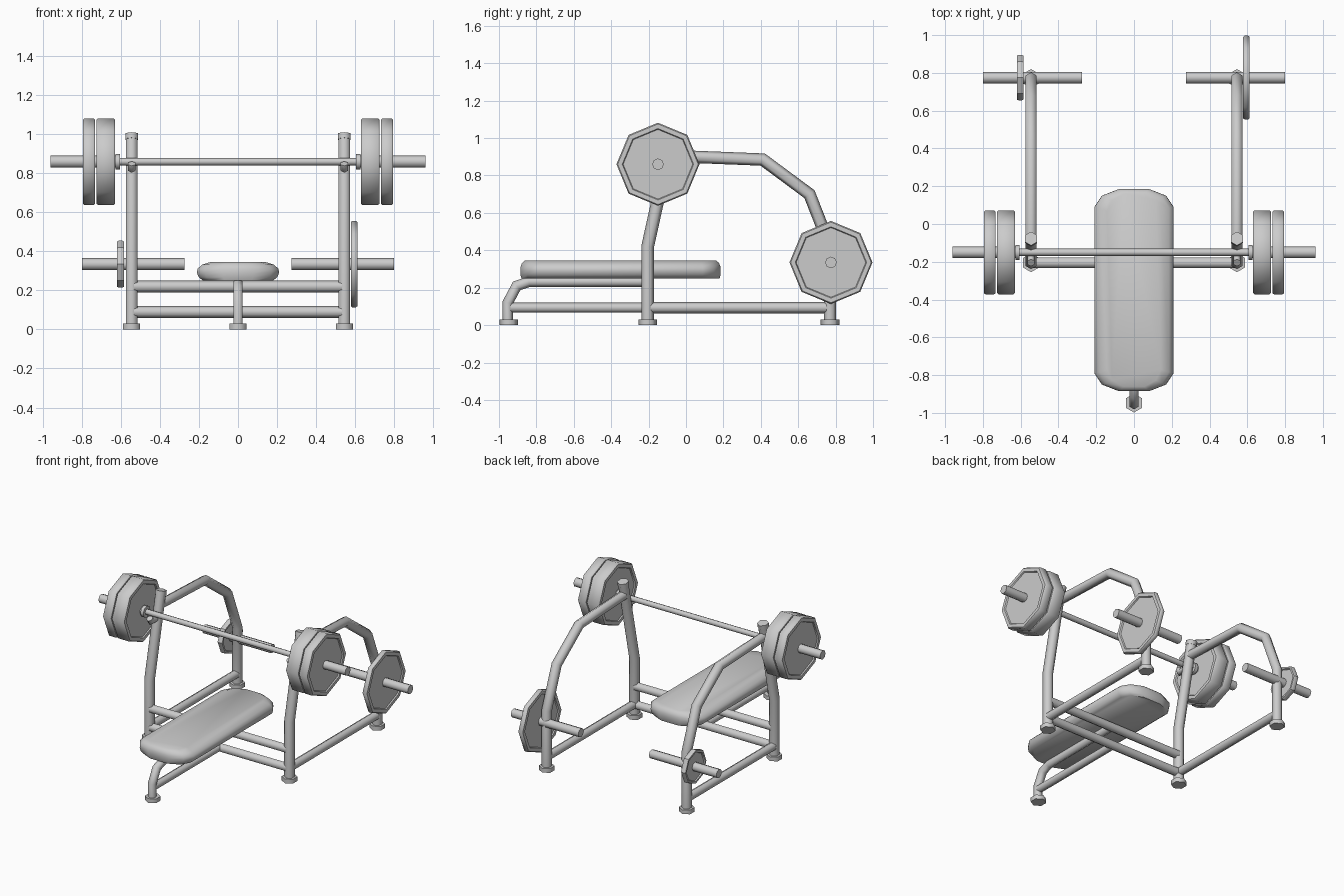
import bpy, bmesh, math
from mathutils import Vector

if "Cube" in bpy.data.objects:
    bpy.data.objects.remove(bpy.data.objects["Cube"])

grey = bpy.data.materials.new("plain_grey")
grey.use_nodes = True
grey.diffuse_color = (0.6, 0.6, 0.6, 1)
grey.node_tree.nodes["Principled BSDF"].inputs["Base Color"].default_value = (0.6, 0.6, 0.6, 1)


def finish(name, bm, angle):
    """Turn a bmesh into a shaded, coloured object."""
    bmesh.ops.recalc_face_normals(bm, faces=bm.faces)
    mesh = bpy.data.meshes.new(name)
    bm.to_mesh(mesh)
    bm.free()
    mesh.materials.append(grey)
    obj = bpy.data.objects.new(name, mesh)
    bpy.context.collection.objects.link(obj)
    bpy.ops.object.select_all(action='DESELECT')
    obj.select_set(True)
    bpy.context.view_layer.objects.active = obj
    bpy.ops.object.shade_smooth_by_angle(angle=math.radians(angle))
    return obj


def loft(name, rings, angle=65):
    """Skin a stack of point rings and cap both ends."""
    bm = bmesh.new()
    loops = [[bm.verts.new(p) for p in ring] for ring in rings]
    n = len(loops[0])
    for a, b in zip(loops, loops[1:]):
        for i in range(n):
            j = (i + 1) % n
            bm.faces.new((a[i], a[j], b[j], b[i]))
    bm.faces.new(loops[0])
    bm.faces.new(loops[-1])
    return finish(name, bm, angle)


def tube(name, path, radius, sides=6):
    """Sweep a polygon along a path with mitred bends."""
    path = [Vector(p) for p in path]
    dirs = [(b - a).normalized() for a, b in zip(path, path[1:])]
    side = Vector((1, 0, 0)) if abs(dirs[0].x) < 0.5 else Vector((0, 1, 0))
    up = dirs[0].cross(side).normalized()
    turns = [2 * math.pi * i / sides for i in range(sides)]
    ring = [path[0] + radius * (math.sin(t) * side + math.cos(t) * up) for t in turns]
    rings = [ring]
    for k, d in enumerate(dirs):
        nxt = dirs[k + 1] if k + 1 < len(dirs) else d
        plane = (d + nxt).normalized()
        ring = [p + d * ((path[k + 1] - p).dot(plane) / d.dot(plane)) for p in ring]
        rings.append(ring)
    return loft(name, rings)


def plate(name, x0, x1, y, z, radius):
    """Octagonal weight plate with a raised rim on both faces."""
    rim, dip = radius * 0.86, 0.008
    profile = [(x0 + dip, rim - 0.005), (x0, rim), (x0, radius * 0.97), (x0 + dip, radius),
               (x1 - dip, radius), (x1, radius * 0.97), (x1, rim), (x1 - dip, rim - 0.005)]
    rings = [[(x, y + r * math.cos(i * math.pi / 4), z + r * math.sin(i * math.pi / 4))
              for i in range(8)] for x, r in profile]
    return loft(name, rings, 40)


def foot(name, x, y):
    return tube(name, [(x, y, 0), (x, y, 0.03)], 0.05)


POST_Y, BACK_Y, PEG_Z = -0.205, 0.77, 0.335
BAR_Y, BAR_Z, FRAME_X = -0.15, 0.86, 0.545

# Side frames, mirrored left and right
for label, s in (("left", 1), ("right", -1)):
    x = s * FRAME_X
    tube(label + "_post", [(x, POST_Y, 0.01), (x, POST_Y, 0.42), (x, -0.078, 0.995)], 0.034)
    tube(label + "_post_cap", [(x, -0.083, 0.975), (x, -0.077, 1.003)], 0.037)
    tube(label + "_rear_arm", [(x, -0.1, 0.905), (x, 0.41, 0.885), (x, 0.66, 0.70),
                               (x, BACK_Y, 0.42), (x, BACK_Y, 0.01)], 0.033)
    tube(label + "_base_rail", [(x, POST_Y, 0.093), (x, BACK_Y, 0.093)], 0.03)
    tube(label + "_bar_hook", [(x, -0.11, 0.825), (x, -0.19, 0.825), (x, -0.205, 0.85)], 0.022)
    foot(label + "_post_foot", x, POST_Y)
    foot(label + "_rear_foot", x, BACK_Y)

    # Storage peg
    tube(label + "_storage_peg", [(s * 0.275, BACK_Y + 0.005, PEG_Z),
                                  (s * 0.80, BACK_Y + 0.005, PEG_Z)], 0.031, 8)

    # Barbell end with two plates
    tube(label + "_bar_collar", [(s * 0.605, BAR_Y, BAR_Z), (s * 0.628, BAR_Y, BAR_Z)], 0.04, 8)
    tube(label + "_bar_sleeve", [(s * 0.62, BAR_Y, BAR_Z), (s * 0.96, BAR_Y, BAR_Z)], 0.031, 8)
    for part, a, b in (("inner", 0.63, 0.725), ("outer", 0.732, 0.795)):
        plate(f"{label}_{part}_plate", s * a, s * b, BAR_Y, BAR_Z, 0.222) if s > 0 else \
            plate(f"{label}_{part}_plate", -b, -a, BAR_Y, BAR_Z, 0.222)

# Stored plates: a large one and a small one
plate("left_stored_plate", 0.578, 0.612, BACK_Y + 0.005, PEG_Z, 0.222)
plate("right_stored_plate", -0.62, -0.585, BACK_Y + 0.005, PEG_Z, 0.12)

# Barbell shaft and cross bars
tube("bar_shaft", [(-0.61, BAR_Y, BAR_Z), (0.61, BAR_Y, BAR_Z)], 0.019, 8)
for label, z in (("upper", 0.22), ("lower", 0.09)):
    tube(label + "_cross_bar", [(-FRAME_X, POST_Y, z), (FRAME_X, POST_Y, z)], 0.031)

# Bench frame
tube("bench_leg", [(0, -0.953, 0.01), (0, -0.953, 0.12), (0, -0.905, 0.21),
                   (0, -0.84, 0.232), (0, POST_Y, 0.232)], 0.028)
tube("bench_base_rail", [(0, -0.953, 0.093), (0, POST_Y, 0.093)], 0.027)
foot("bench_foot", 0, -0.948)

# Padded cushion with clipped corners and a rounded top
quarter = [(0.21, 0.44), (0.17, 0.50), (0.08, 0.535)]
outline = quarter + [(-x, y) for x, y in reversed(quarter)]
outline += [(-x, -y) for x, y in outline]
levels = [(0.25, 0.85, 0.99), (0.268, 0.96, 1), (0.29, 1, 1), (0.31, 0.99, 1),
          (0.332, 0.88, 0.985), (0.345, 0.68, 0.955)]
loft("bench_cushion", [[(x * sx, y * sy - 0.35, z) for x, y in outline]
                       for z, sx, sy in levels], 60)
